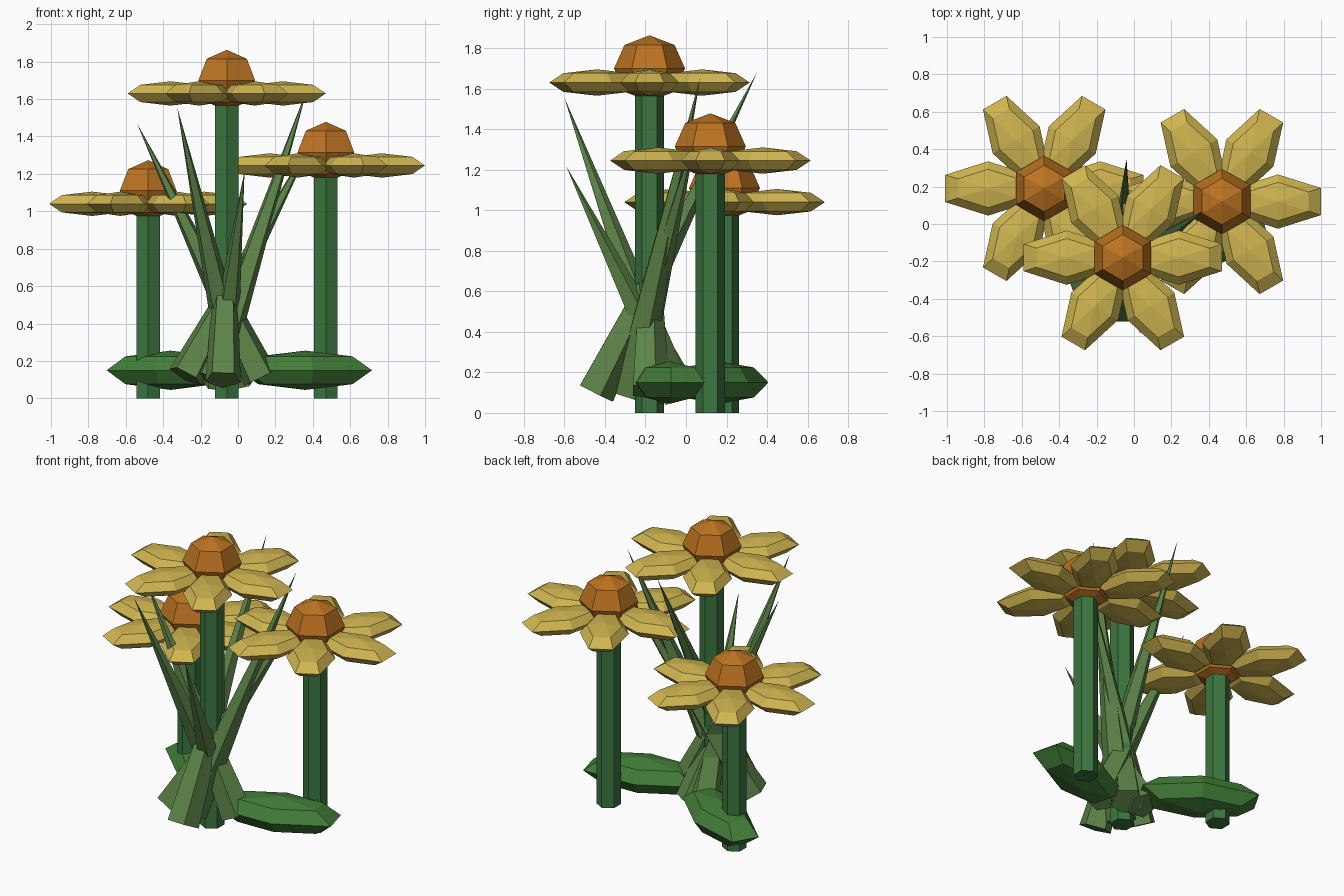
import bpy, bmesh
from math import sin, cos, pi, radians
from mathutils import Vector, Matrix

if "Cube" in bpy.data.objects:
    bpy.data.objects.remove(bpy.data.objects["Cube"])


def material(name, rgb):
    m = bpy.data.materials.new(name)
    m.diffuse_color = (*rgb, 1)
    m.use_nodes = True
    m.node_tree.nodes["Principled BSDF"].inputs["Base Color"].default_value = m.diffuse_color
    return m


YELLOW = material("petal_yellow", (0.62, 0.46, 0.08))
ORANGE = material("centre_orange", (0.50, 0.17, 0.015))
STEM = material("stem_green", (0.045, 0.18, 0.05))
LEAF = material("leaf_green", (0.055, 0.21, 0.04))
GRASS = material("grass_green", (0.11, 0.23, 0.065))


def lathe(bm, profile, sides, matrix):
    """Stack of polygon rings (radius, z); zero radius makes a point."""
    rings = []
    for r, z in profile:
        n = sides if r > 0 else 1
        rings.append([bm.verts.new(matrix @ Vector((r * cos(pi / 2 + 2 * pi * i / sides),
                                                    r * sin(pi / 2 + 2 * pi * i / sides), z)))
                      for i in range(n)])
    for a, b in zip(rings, rings[1:]):
        for i in range(sides):
            j = (i + 1) % sides
            quad = [a[i % len(a)], a[j % len(a)], b[j % len(b)], b[i % len(b)]]
            bm.faces.new(list(dict.fromkeys(quad)))
    if len(rings[0]) > 1:
        bm.faces.new(rings[0][::-1])
    if len(rings[-1]) > 1:
        bm.faces.new(rings[-1])


def finish(bm, name, mat):
    bmesh.ops.recalc_face_normals(bm, faces=bm.faces)
    me = bpy.data.meshes.new(name)
    bm.to_mesh(me)
    bm.free()
    me.materials.append(mat)
    ob = bpy.data.objects.new(name, me)
    bpy.context.collection.objects.link(ob)


def placed(loc, angle=0.0, offset=0.0, scale=(1, 1, 1)):
    return (Matrix.Translation(loc) @ Matrix.Rotation(angle, 4, 'Z')
            @ Matrix.Translation((offset, 0, 0)) @ Matrix.Diagonal((*scale, 1)))


# six-sided, four-ring ball
BALL = [(0, -1), (0.707, -0.707), (1, 0), (0.707, 0.707), (0, 1)]

# flowers: stem, domed centre and six petals each
for side, x, y, z in (("front", -0.06, -0.18, 1.63),
                      ("right", 0.47, 0.12, 1.245),
                      ("left", -0.48, 0.19, 1.04)):
    bm = bmesh.new()
    lathe(bm, [(0.072, 0), (0.072, z)], 6, placed((x, y, 0)))
    finish(bm, side + "_stem", STEM)

    bm = bmesh.new()
    lathe(bm, BALL, 6, placed((x, y, z + 0.07), scale=(0.175, 0.175, 0.163)))
    finish(bm, side + "_flower_centre", ORANGE)

    bm = bmesh.new()
    for k in range(6):
        lathe(bm, BALL, 6, placed((x, y, z), k * pi / 3, 0.3, (0.265, 0.145, 0.065)))
    finish(bm, side + "_petals", YELLOW)

# broad ground leaves
for side, loc, deg in (("right", (0.36, -0.08, 0.15), 15), ("left", (-0.36, 0.16, 0.15), 150)):
    bm = bmesh.new()
    lathe(bm, BALL, 6, placed(loc, radians(deg), 0, (0.4, 0.17, 0.105)))
    finish(bm, side + "_ground_leaf", LEAF)

# crossing grass blades: base point to tip
blades = [((-0.08, -0.45, 0.10), (-0.04, 0.35, 1.68)),
          ((-0.14, -0.28, 0.10), (0.37, 0.07, 1.655)),
          ((0.00, -0.06, 0.08), (-0.325, -0.60, 1.555)),
          ((-0.10, -0.03, 0.08), (0.035, -0.59, 1.215)),
          ((0.12, -0.18, 0.11), (-0.54, -0.18, 1.47)),
          ((-0.28, -0.28, 0.12), (0.42, 0.06, 1.42))]
for n, (base, tip) in enumerate(blades, 1):
    axis = Vector(tip) - Vector(base)
    m = Matrix.Translation(base) @ Vector((0, 0, 1)).rotation_difference(axis).to_matrix().to_4x4()
    bm = bmesh.new()
    lathe(bm, [(0.1, 0), (0, axis.length)], 5, m)
    finish(bm, f"grass_blade_{n}", GRASS)
